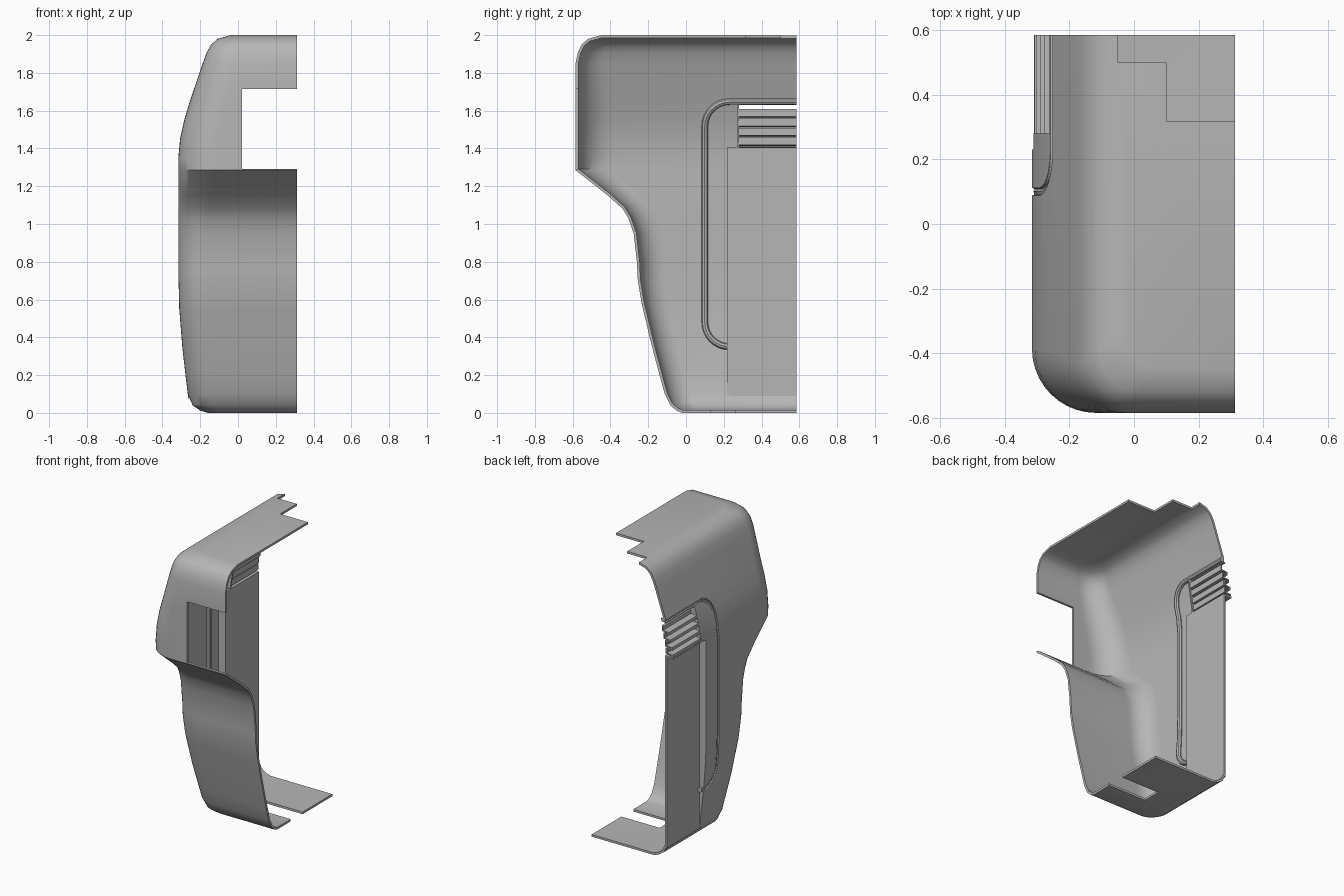
import bpy, bmesh, math
from mathutils import Vector

cube = bpy.data.objects.get("Cube")
if cube:
    bpy.data.objects.remove(cube, do_unlink=True)

XC, YB, WALL = 0.313, 0.585, 0.015

grey = bpy.data.materials.new("plain grey plastic")
grey.use_nodes = True
grey.diffuse_color = (0.47, 0.47, 0.47, 1)
grey.node_tree.nodes["Principled BSDF"].inputs["Base Color"].default_value = grey.diffuse_color

# Outline curves: height -> side position, front position, corner radius
SIDE = [(0, -.16), (.012, -.2), (.04, -.24), (.1, -.266), (.2, -.278), (.35, -.295),
        (.55, -.311), (.75, -.316), (1.35, -.316), (1.45, -.307), (1.55, -.285),
        (1.65, -.255), (1.85, -.187), (1.91, -.165), (1.95, -.142), (1.98, -.108), (2, -.04)]
FRONT = [(0, -.02), (.012, -.05), (.04, -.083), (.1, -.113), (.2, -.14), (.35, -.18),
         (.58, -.235), (.7, -.255), (.8, -.26), (.95, -.277), (1.03, -.305), (1.08, -.335),
         (1.15, -.413), (1.285, -.585), (1.85, -.585), (1.91, -.572), (1.95, -.552), (1.98, -.52), (2, -.45)]
RADIUS = [(0, .1), (.1, .14), (1, .15), (1.285, .2), (1.75, .19), (2, .12)]


def at(curve, z):
    for (z0, v0), (z1, v1) in zip(curve, curve[1:]):
        if z <= z1:
            return v0 + (v1 - v0) * (z - z0) / (z1 - z0)
    return curve[-1][1]


def finish(name, bm):
    bmesh.ops.recalc_face_normals(bm, faces=bm.faces)
    me = bpy.data.meshes.new(name)
    bm.to_mesh(me)
    bm.free()
    ob = bpy.data.objects.new(name, me)
    bpy.context.collection.objects.link(ob)
    me.materials.append(grey)
    return ob


def activate(ob):
    bpy.ops.object.select_all(action='DESELECT')
    ob.select_set(True)
    bpy.context.view_layer.objects.active = ob


def prism(name, pts, y0, y1):
    """Extrude an xz outline along y."""
    bm = bmesh.new()
    f = bm.faces.new([bm.verts.new((x, y0, z)) for x, z in pts])
    new = bmesh.ops.extrude_face_region(bm, geom=[f])["geom"]
    bmesh.ops.translate(bm, vec=(0, y1 - y0, 0), verts=[v for v in new if isinstance(v, bmesh.types.BMVert)])
    return finish(name, bm)


def box(name, x0, x1, y0, y1, z0, z1):
    return prism(name, [(x0, z0), (x1, z0), (x1, z1), (x0, z1)], y0, y1)


def tube(name, path, radius):
    cu = bpy.data.curves.new(name, 'CURVE')
    cu.dimensions = '3D'
    cu.bevel_depth, cu.bevel_resolution, cu.use_fill_caps = radius, 2, True
    sp = cu.splines.new('POLY')
    sp.points.add(len(path) - 1)
    for p, co in zip(sp.points, path):
        p.co = (*co, 1)
    ob = bpy.data.objects.new(name, cu)
    bpy.context.collection.objects.link(ob)
    activate(ob)
    bpy.ops.object.convert(target='MESH')
    ob = bpy.context.object
    ob.data.materials.clear()
    ob.data.materials.append(grey)
    return ob


def cut(target, cutter):
    m = target.modifiers.new("cut", 'BOOLEAN')
    m.operation, m.solver, m.object = 'DIFFERENCE', 'EXACT', cutter
    activate(target)
    bpy.ops.object.modifier_apply(modifier=m.name)
    bpy.data.objects.remove(cutter, do_unlink=True)


# Shell: loft of rounded corner sections, closed above and below
heights = sorted({z for z, _ in SIDE + FRONT})
bm = bmesh.new()
rings = []
for z in heights:
    x, y, r = at(SIDE, z), at(FRONT, z), at(RADIUS, z)
    ring = [(XC, y)]
    for i in range(11):
        a = math.pi / 2 * i / 10
        ring.append((x + r - r * math.sin(a), y + r - r * math.cos(a)))
    ring.append((x, YB))
    rings.append([bm.verts.new((px, py, z)) for px, py in ring])
for lo, hi in zip(rings, rings[1:]):
    for i in range(len(lo) - 1):
        bm.faces.new((lo[i], lo[i + 1], hi[i + 1], hi[i]))
for ring, z in ((rings[0], 0), (rings[-1], 2)):
    bm.faces.new(ring + [bm.verts.new((XC, YB, z))])
shell = finish("shell", bm)
# Make sure normals face out before thickening inward
if max(shell.data.polygons, key=lambda p: p.center.z).normal.z < 0:
    shell.data.flip_normals()
sol = shell.modifiers.new("wall", 'SOLIDIFY')
sol.thickness, sol.offset = WALL, -1
sol.use_even_offset = True
activate(shell)
bpy.ops.object.modifier_apply(modifier="wall")

# Openings: front window, top notches, bottom slot, side panel, vents
for c in ((.02, 1, -.8, -.5, 1.29, 1.715),
          (.1, 1, .318, 1, 1.9, 2.1),
          (-.05, 1, .5, 1, 1.96, 2.1),
          (.02, 1, .13, .26, -.1, .1),
          (-.5, -.2, .23, 1, .09, 1.4),
          (-.5, -.15, .28, 1, 1.39, 1.63)):
    cut(shell, box("cutter", *c))


# Grip outline: groove outside, matching rib inside
def on_wall(y, z, depth):
    return Vector((at(SIDE, z) + depth, y, z))


loop = [(.245, .35)]
loop += [(.23 - .13 * math.sin(a), .48 - .13 * math.cos(a)) for a in [math.pi / 16 * i for i in range(9)]]
loop += [(.1, z) for z in (.55, .75, 1.35, 1.45)]
loop += [(.23 - .13 * math.cos(a), 1.518 + .13 * math.sin(a)) for a in [math.pi / 16 * i for i in range(9)]]
cut(shell, tube("cutter", [on_wall(y, z, 0) for y, z in loop + [(.7, 1.648)]], .012))
rib = tube("grip_rib", [on_wall(y, z, .021) for y, z in loop + [(YB, 1.648)]], .017)

# Recessed side panel with its step and top shelf
box("side_panel", -.264, -.249, .22, YB, .075, 1.405)
edge = [(at(SIDE, z) + .003, z) for z in (.09, .2, .35, .55, .75, 1.35, 1.405)]
prism("panel_step", edge + [(-.25, 1.405), (-.25, .09)], .218, .23)
box("panel_shelf", -.31, -.25, .22, YB, 1.393, 1.405)

# Vent: stepped fins following the wall slope
outer, inner = [], []
for i in range(4):
    z = 1.4 + .05 * i
    x = at(SIDE, z + .012) + .002
    b = min(x + .045, -.235)
    outer += [(x, z), (x, z + .022), (b, z + .026), (b, z + .05)]
    inner += [(x + .01, z + .008), (x + .01, z + .014), (b + .01, z + .018), (b + .01, z + .058)]
prism("vent_fins", outer + inner[::-1], .28, YB)
cheek = [(at(SIDE, z) + .003, z) for z in (1.4, 1.45, 1.55, 1.635)]
prism("vent_cheek", cheek + [(-.215, 1.635), (-.25, 1.4)], .27, .28)

for ob in (shell, rib):
    activate(ob)
    bpy.ops.object.shade_smooth_by_angle(angle=math.radians(32))
